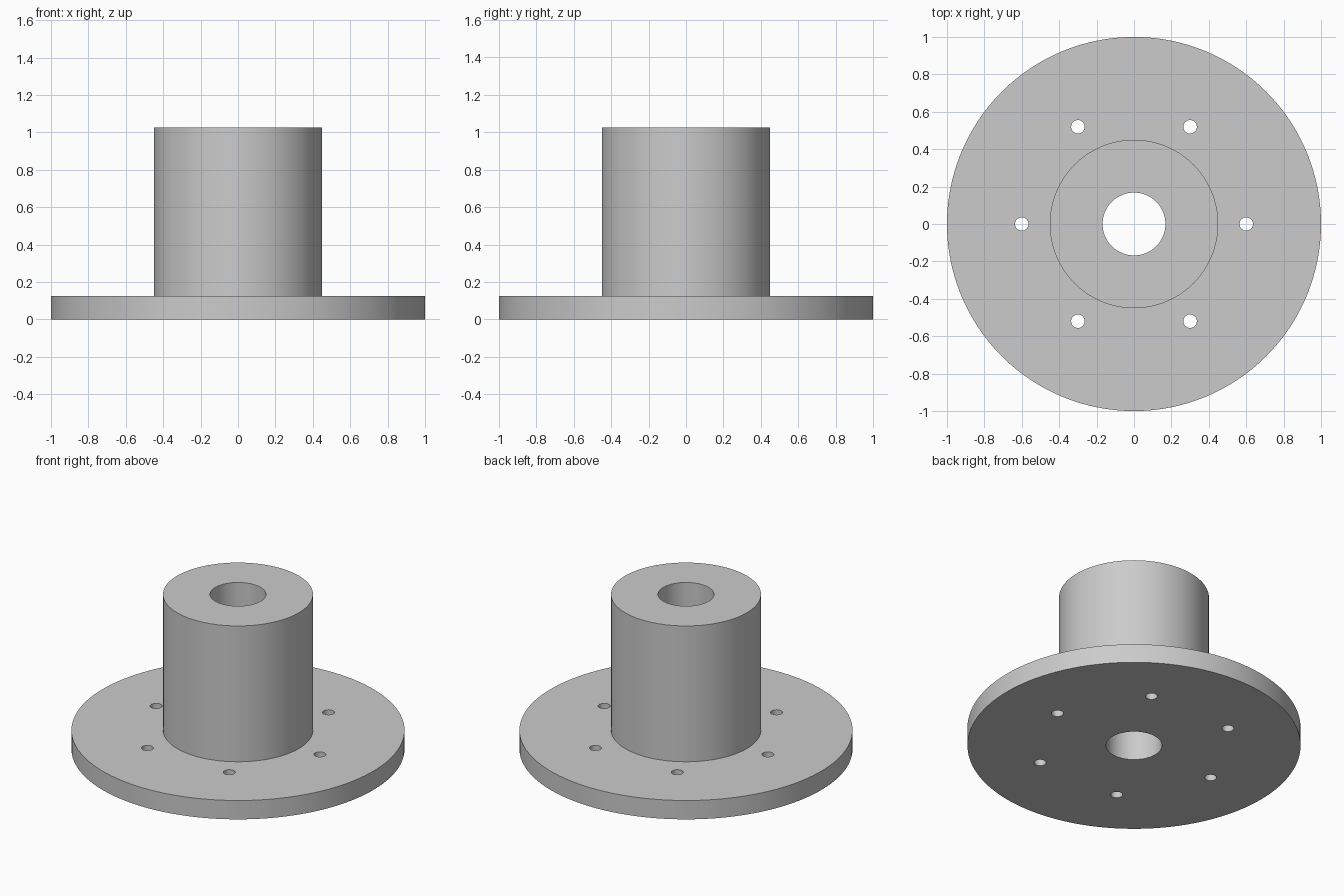
import bpy
import bmesh
import math

cube = bpy.data.objects.get("Cube")
if cube:
    bpy.data.objects.remove(cube, do_unlink=True)

FLANGE_R, FLANGE_H = 1.0, 0.125
HUB_R, HUB_TOP = 0.45, 1.025
BORE_R = 0.168
BOLT_R, BOLT_CIRCLE, BOLTS = 0.036, 0.6, 6
SIDES = 128

grey = bpy.data.materials.new("plain grey")
grey.use_nodes = True
colour = (0.6, 0.6, 0.6, 1)
grey.diffuse_color = colour
grey.node_tree.nodes["Principled BSDF"].inputs["Base Color"].default_value = colour


def new_object(name, bm):
    bmesh.ops.recalc_face_normals(bm, faces=bm.faces)
    mesh = bpy.data.meshes.new(name)
    bm.to_mesh(mesh)
    bm.free()
    obj = bpy.data.objects.new(name, mesh)
    bpy.context.collection.objects.link(obj)
    mesh.materials.append(grey)
    return obj


# Flange, hub and through bore, turned from one closed profile
profile = [(BORE_R, 0), (FLANGE_R, 0), (FLANGE_R, FLANGE_H),
           (HUB_R, FLANGE_H), (HUB_R, HUB_TOP), (BORE_R, HUB_TOP)]
bm = bmesh.new()
verts = [bm.verts.new((r, 0, z)) for r, z in profile]
edges = [bm.edges.new((verts[i - 1], verts[i])) for i in range(len(verts))]
bmesh.ops.spin(bm, geom=verts + edges, cent=(0, 0, 0), axis=(0, 0, 1),
               angle=math.tau, steps=SIDES, use_merge=True)
bmesh.ops.remove_doubles(bm, verts=bm.verts, dist=1e-5)
hub = new_object("flanged_hub", bm)

# Ring of bolt hole cutters
bm = bmesh.new()
for i in range(BOLTS):
    ring = bmesh.ops.create_cone(bm, cap_ends=True, segments=32, radius1=BOLT_R,
                                 radius2=BOLT_R, depth=4 * FLANGE_H)
    a = math.tau * i / BOLTS
    bmesh.ops.translate(bm, verts=ring["verts"],
                        vec=(BOLT_CIRCLE * math.cos(a), BOLT_CIRCLE * math.sin(a), 0))
cutter = new_object("bolt_hole_cutter", bm)
cutter.hide_render = True

# Drill the holes, then drop the cutter
drill = hub.modifiers.new("bolt holes", "BOOLEAN")
drill.operation = "DIFFERENCE"
drill.solver = "EXACT"
drill.object = cutter
bpy.ops.object.select_all(action="DESELECT")
hub.select_set(True)
bpy.context.view_layer.objects.active = hub
bpy.ops.object.modifier_apply(modifier=drill.name)
bpy.data.objects.remove(cutter, do_unlink=True)

# Smooth walls with crisp rims
bpy.ops.object.shade_smooth_by_angle(angle=math.radians(30))
